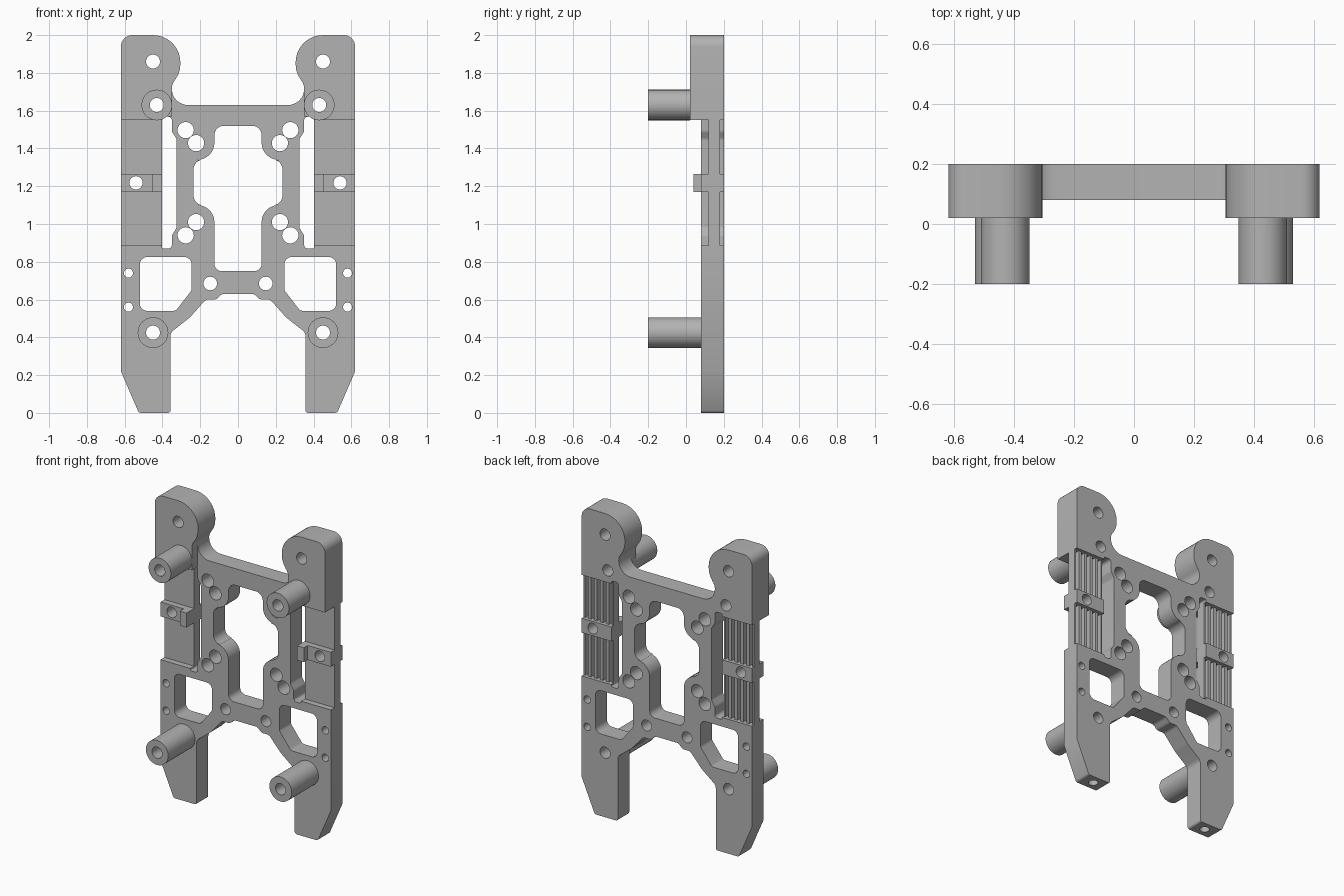
import bpy, bmesh, math
from mathutils import Vector

cube = bpy.data.objects.get("Cube")
if cube:
    bpy.data.objects.remove(cube, do_unlink=True)

grey = bpy.data.materials.new("plain grey")
grey.use_nodes = True
grey.diffuse_color = (0.45, 0.45, 0.45, 1)
grey.node_tree.nodes["Principled BSDF"].inputs["Base Color"].default_value = (0.45, 0.45, 0.45, 1)


def rounded(points):
    """Turn (x, z, radius) corners into a polyline with filleted corners."""
    out = []
    for i, (x, z, r) in enumerate(points):
        p = Vector((x, z))
        a = Vector(points[i - 1][:2]) - p
        b = Vector(points[(i + 1) % len(points)][:2]) - p
        if r == 0 or a.length < 1e-6 or b.length < 1e-6:
            out.append(p)
            continue
        a.normalize()
        b.normalize()
        half = a.angle(b) / 2
        if half > 1.56:
            out.append(p)
            continue
        centre = p + (a + b).normalized() * r / math.sin(half)
        start = p + a * r / math.tan(half) - centre
        end = p + b * r / math.tan(half) - centre
        sweep = start.angle_signed(end)
        steps = max(2, int(abs(sweep) / 0.17))
        for k in range(steps + 1):
            t = -sweep * k / steps
            c, s = math.cos(t), math.sin(t)
            out.append(centre + Vector((start.x * c - start.y * s, start.x * s + start.y * c)))
    return out


def circle(x, z, r, n=32):
    return [Vector((x + r * math.cos(math.tau * k / n), z + r * math.sin(math.tau * k / n)))
            for k in range(n)]


def both(half):
    """Close a right-hand half outline with its mirror image."""
    return half + [(-x, z, r) for x, z, r in reversed(half)]


def flip(loop, side):
    return [Vector((side * p[0], p[1])) for p in loop]


def extrude(name, loops, lo, hi, upright=True):
    """Fill loops (inner ones become holes) and extrude along y, or along z if not upright."""
    curve = bpy.data.curves.new(name, "CURVE")
    curve.dimensions = "2D"
    curve.fill_mode = "BOTH"
    curve.extrude = (hi - lo) / 2
    for loop in loops:
        spline = curve.splines.new("POLY")
        spline.points.add(len(loop) - 1)
        for point, co in zip(spline.points, loop):
            point.co = (co[0], co[1], 0, 1)
        spline.use_cyclic_u = True
    obj = bpy.data.objects.new(name, curve)
    bpy.context.collection.objects.link(obj)
    mid = (lo + hi) / 2
    obj.location = (0, mid, 0) if upright else (0, 0, mid)
    obj.rotation_euler.x = math.pi / 2 if upright else 0
    select(obj)
    bpy.ops.object.convert(target="MESH")
    obj = bpy.context.object
    bm = bmesh.new()
    bm.from_mesh(obj.data)
    bmesh.ops.remove_doubles(bm, verts=bm.verts, dist=1e-5)
    bmesh.ops.recalc_face_normals(bm, faces=bm.faces)
    bm.to_mesh(obj.data)
    bm.free()
    obj.data.materials.clear()
    obj.data.materials.append(grey)
    finish(obj)
    return obj


def select(obj):
    bpy.ops.object.select_all(action="DESELECT")
    obj.select_set(True)
    bpy.context.view_layer.objects.active = obj


def finish(obj):
    select(obj)
    bpy.ops.object.shade_smooth_by_angle(angle=math.radians(30))


# Outline of the plate: arch, leg, rail notch, ear and top bar
arch = [(0.085, 0.63, 0.03), (0.115, 0.60, 0.03), (0.17, 0.60, 0.03),
        (0.255, 0.505, 0.06), (0.357, 0.425, 0.04)]
leg = [(0.357, 0, 0.015), (0.525, 0, 0.02), (0.62, 0.22, 0), (0.62, 0.885, 0)]
notch = [(0.403, 0.885, 0), (0.403, 0.87, 0.01), (0.35, 0.87, 0.02), (0.35, 0.94, 0.03),
         (0.325, 0.98, 0.03), (0.325, 1.45, 0.03), (0.35, 1.49, 0.03)]
slot_top = [(0.35, 1.568, 0.02), (0.403, 1.568, 0.01), (0.403, 1.55, 0)]
ear = [(0.62, 1.55, 0), (0.62, 2, 0.06), (0.305, 2, 0.145), (0.305, 1.80, 0.14),
       (0.35, 1.74, 0.06)]
bar = [(0.35, 1.63, 0.085)]
outline = rounded(both(arch + leg + notch + slot_top + ear + bar))

# Openings
centre_window = rounded(both([
    (0.125, 0.75, 0.04), (0.125, 1.10, 0.09), (0.235, 1.10, 0.05),
    (0.235, 1.34, 0.05), (0.125, 1.34, 0.09), (0.125, 1.52, 0.05)]))
side_window = rounded([
    (0.245, 0.825, 0.04), (0.52, 0.825, 0.04), (0.52, 0.54, 0.04),
    (0.33, 0.54, 0.03), (0.245, 0.65, 0.03)])
ear_holes = [(0.45, 1.86, 0.037), (0.43, 1.63, 0.037)]
plate_holes = ear_holes + [
    (0.277, 1.497, 0.043), (0.222, 1.428, 0.043), (0.222, 1.01, 0.043), (0.277, 0.94, 0.043),
    (0.58, 0.74, 0.024), (0.58, 0.56, 0.024), (0.147, 0.685, 0.036), (0.45, 0.425, 0.037)]

loops = [outline, centre_window]
for side in (1, -1):
    loops.append(flip(side_window, side))
    loops += [circle(side * x, z, r) for x, z, r in plate_holes]
plate = extrude("main_plate", loops, 0.08, 0.20)

# Blind screw holes in the feet
for side in (1, -1):
    bpy.ops.mesh.primitive_cylinder_add(vertices=24, radius=0.03, depth=0.3,
                                        location=(side * 0.44, 0.14, 0))
    cutter = bpy.context.object
    cutter.data.materials.append(grey)
    cutter.hide_render = True
    mod = plate.modifiers.new("foot_hole", "BOOLEAN")
    mod.operation = "DIFFERENCE"
    mod.solver = "EXACT"
    mod.object = cutter
    select(plate)
    # keep the cut ahead of the shading modifier, if there is one
    bpy.ops.object.modifier_move_to_index(modifier=mod.name, index=0)
    bpy.ops.object.modifier_apply(modifier=mod.name)
    bpy.data.objects.remove(cutter, do_unlink=True)
finish(plate)

# Ribbed rail section: flat front, grooved back
inner, outer, grooves = 0.403, 0.62, 5
pitch = (outer - inner) / grooves
rail = [(inner, 0.12), (outer, 0.12)]
for k in reversed(range(grooves)):
    x = inner + k * pitch
    rail += [(x + pitch, 0.18), (x + pitch * 0.75, 0.18), (x + pitch * 0.75, 0.145),
             (x + pitch * 0.25, 0.145), (x + pitch * 0.25, 0.18)]
rail.append((inner, 0.18))

for side, label in ((1, "left"), (-1, "right")):
    # Thick ear in front of the plate
    ear_shape = flip(rounded(slot_top[1:] + ear + [(0.35, 1.568, 0)]), side)
    extrude(label + "_ear", [ear_shape] + [circle(side * x, z, r) for x, z, r in ear_holes],
            0.02, 0.08)
    # Hollow standoffs
    for name, x, z, back in (("upper", 0.43, 1.63, 0.02), ("lower", 0.45, 0.425, 0.08)):
        extrude(f"{label}_{name}_standoff",
                [circle(side * x, z, 0.081, 48), circle(side * x, z, 0.037)], -0.20, back)
    # Rails above and below the clamp block
    for name, lo, hi in (("lower", 0.885, 1.17), ("upper", 1.265, 1.55)):
        extrude(f"{label}_{name}_rail", [flip(rail, side)], lo, hi, upright=False)
    # Clamp block with screw hole and a raised stop
    box = [(inner, 1.17), (outer, 1.17), (outer, 1.265), (inner, 1.265)]
    extrude(label + "_clamp_block", [flip(box, side), circle(side * 0.54, 1.218, 0.035)],
            0.08, 0.20)
    stop = [(min(x, 0.452), z) for x, z in box]
    extrude(label + "_clamp_stop", [flip(stop, side)], 0.04, 0.08)
